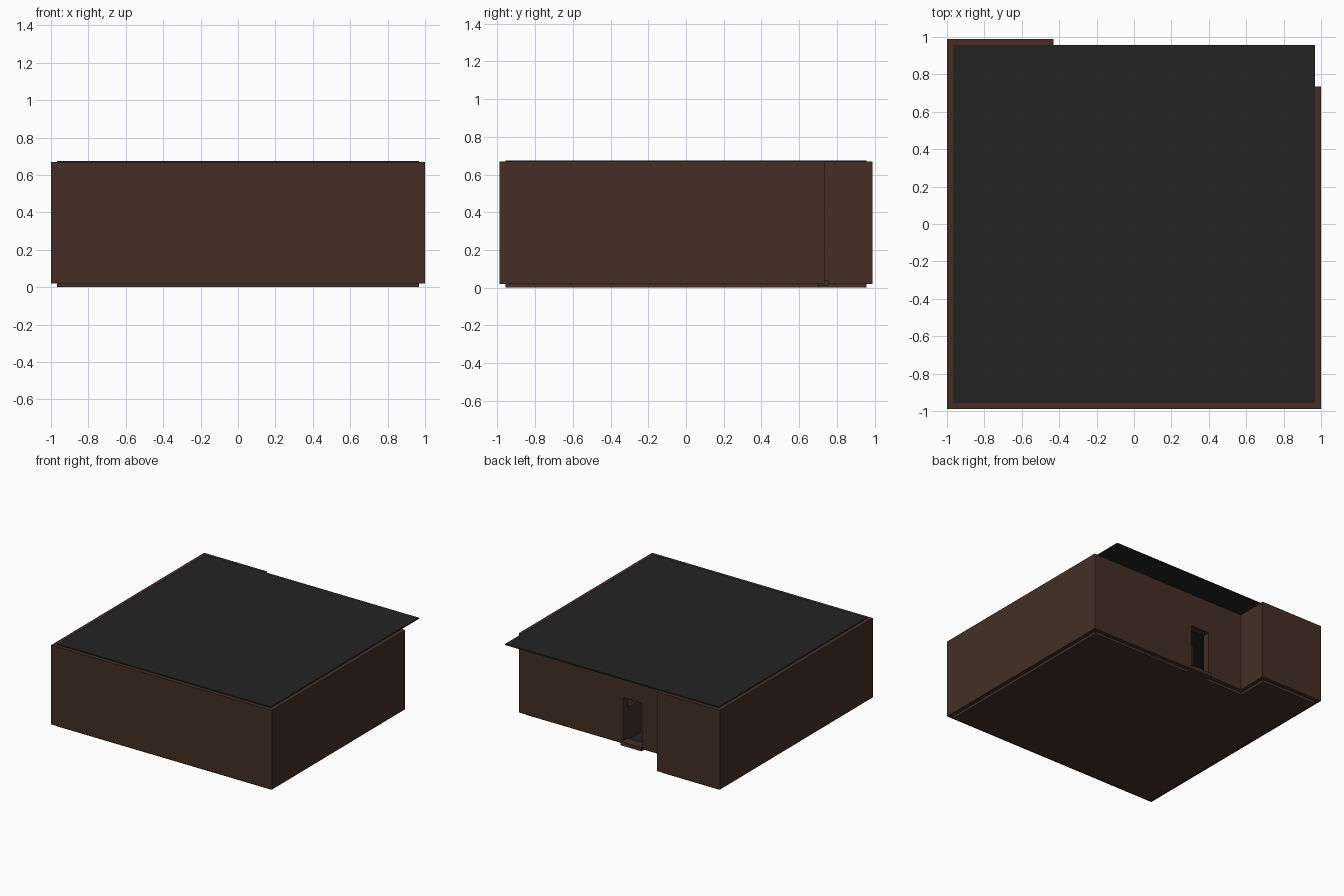
import bpy, bmesh

if "Cube" in bpy.data.objects:
    bpy.data.objects.remove(bpy.data.objects["Cube"])


def material(name, rgb):
    m = bpy.data.materials.new(name)
    m.diffuse_color = (*rgb, 1)
    m.use_nodes = True
    m.node_tree.nodes["Principled BSDF"].inputs["Base Color"].default_value = m.diffuse_color
    return m


BROWN = material("brown_wall", (0.058, 0.028, 0.018))
DARK = material("dark_grey", (0.017, 0.017, 0.017))


def outline(d):
    """L-shaped house plan, inset by d from the outer wall faces."""
    return [(-1 + d, -0.99 + d), (1 - d, -0.99 + d), (1 - d, 0.735 - d),
            (-0.43 - d, 0.735 - d), (-0.43 - d, 0.99 - d), (-1 + d, 0.99 - d)]


def finish(name, bm, *mats):
    bmesh.ops.recalc_face_normals(bm, faces=bm.faces)
    me = bpy.data.meshes.new(name)
    bm.to_mesh(me)
    bm.free()
    for m in mats:
        me.materials.append(m)
    ob = bpy.data.objects.new(name, me)
    bpy.context.collection.objects.link(ob)
    return ob


def prism(name, pts, z0, z1, mat, top=None):
    bm = bmesh.new()
    lo = [bm.verts.new((x, y, z0)) for x, y in pts]
    hi = [bm.verts.new((x, y, z1)) for x, y in pts]
    n = len(pts)
    bm.faces.new(lo[::-1])
    bm.faces.new(hi).material_index = 1 if top else 0
    for i in range(n):
        j = (i + 1) % n
        bm.faces.new((lo[i], lo[j], hi[j], hi[i]))
    return finish(name, bm, *([mat, top] if top else [mat]))


def box(name, x0, x1, y0, y1, z0, z1, mat):
    return prism(name, [(x0, y0), (x1, y0), (x1, y1), (x0, y1)], z0, z1, mat)


# Floor slab, grey on top
prism("floor", outline(0.032), 0, 0.022, BROWN, DARK)

# Hollow wall ring
bm = bmesh.new()
outer, inner = outline(0), outline(0.06)
rings = [[bm.verts.new((x, y, z)) for x, y in pts]
         for pts, z in ((outer, 0.02), (outer, 0.669), (inner, 0.669), (inner, 0.02))]
for k in range(4):
    a, b = rings[k], rings[(k + 1) % 4]
    for i in range(6):
        j = (i + 1) % 6
        bm.faces.new((a[i], a[j], b[j], b[i]))
walls = finish("walls", bm, BROWN)

# Doorway cut through the back wall
cutter = box("doorway_cutter", -0.115, 0.055, 0.62, 0.80, 0.04, 0.395, BROWN)
cutter.hide_render = True
mod = walls.modifiers.new("doorway", "BOOLEAN")
mod.operation = "DIFFERENCE"
mod.solver = "EXACT"
mod.object = cutter
bpy.context.view_layer.objects.active = walls
bpy.ops.object.modifier_apply(modifier=mod.name)
bpy.data.objects.remove(cutter)

# Door sill
box("door_sill", -0.125, 0.065, 0.68, 0.755, 0.01, 0.04, BROWN)

# Small entry partitions seen through the doorway
box("entry_side_partition", 0.06, 0.08, 0.50, 0.68, 0.02, 0.29, BROWN)
box("entry_back_partition", -0.16, 0.08, 0.48, 0.50, 0.02, 0.40, BROWN)

# Flat roof covering the full square, overhanging the notch
box("roof", -0.967, 0.967, -0.958, 0.958, 0.666, 0.676, DARK)
